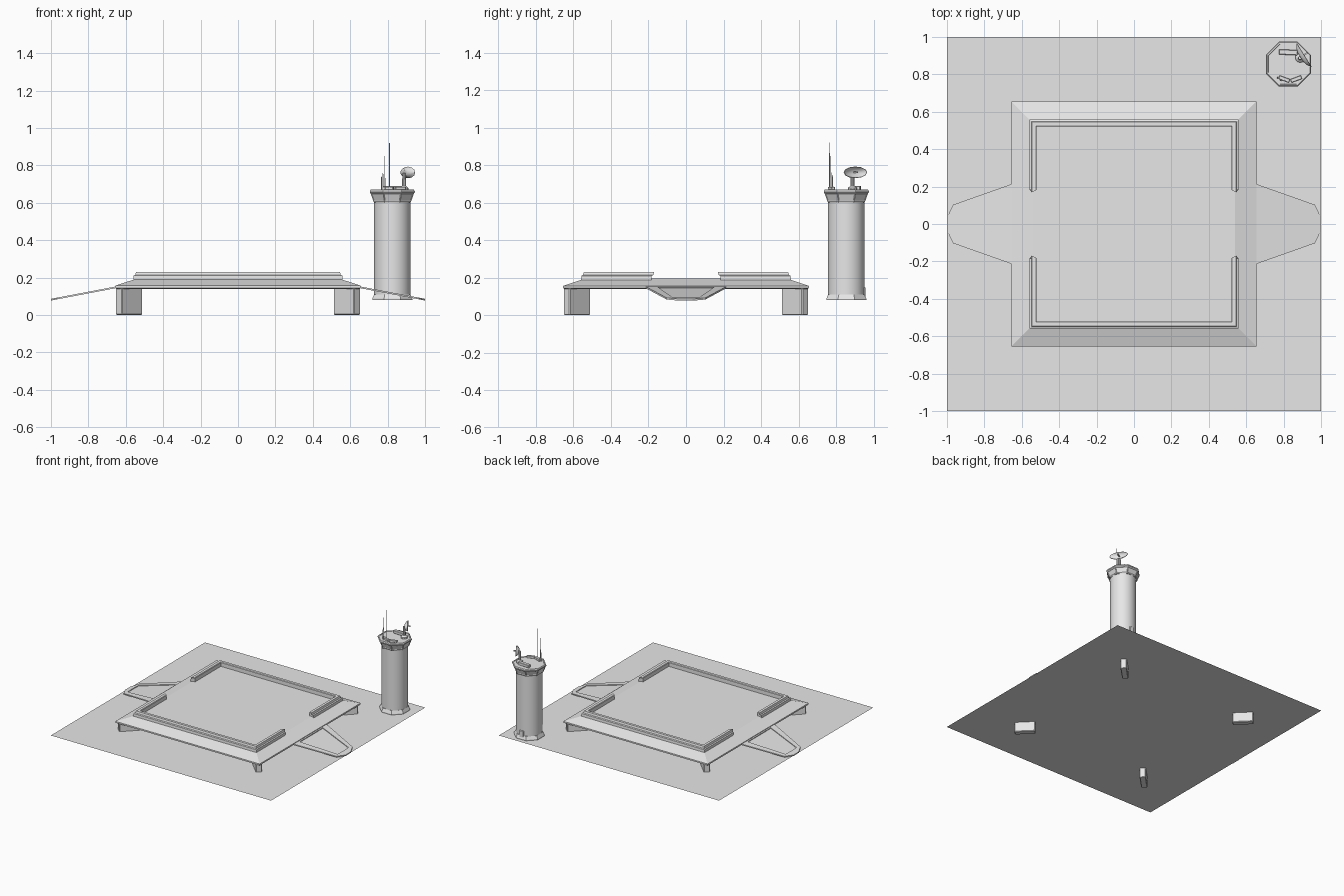
import bpy, bmesh, math
from mathutils import Vector

cube = bpy.data.objects.get("Cube")
if cube:
    bpy.data.objects.remove(cube)

grey = bpy.data.materials.new("plain_grey")
grey.use_nodes = True
grey.diffuse_color = (0.8, 0.8, 0.8, 1)
grey.node_tree.nodes["Principled BSDF"].inputs["Base Color"].default_value = (0.8, 0.8, 0.8, 1)


def finish(name, bm, smooth=False):
    bmesh.ops.recalc_face_normals(bm, faces=bm.faces)
    mesh = bpy.data.meshes.new(name)
    bm.to_mesh(mesh)
    bm.free()
    mesh.materials.append(grey)
    obj = bpy.data.objects.new(name, mesh)
    bpy.context.collection.objects.link(obj)
    if smooth:
        bpy.ops.object.select_all(action="DESELECT")
        obj.select_set(True)
        bpy.context.view_layer.objects.active = obj
        bpy.ops.object.shade_smooth_by_angle(angle=math.radians(35))
    return obj


def loft_mesh(rings):
    """Join closed rings of points and cap both ends."""
    bm = bmesh.new()
    loops = [[bm.verts.new(p) for p in ring] for ring in rings]
    for a, b in zip(loops, loops[1:]):
        for i in range(len(a)):
            j = (i + 1) % len(a)
            bm.faces.new((a[i], a[j], b[j], b[i]))
    bm.faces.new(loops[0])
    bm.faces.new(loops[-1])
    return bm


def ngon(x, y, z, r, n):
    """Regular polygon whose flats are r from the centre."""
    r /= math.cos(math.pi / n)
    return [(x + r * math.cos((i + 0.5) * math.tau / n),
             y + r * math.sin((i + 0.5) * math.tau / n), z) for i in range(n)]


def turned(name, x, y, profile, n, smooth=False):
    return finish(name, loft_mesh([ngon(x, y, z, r, n) for r, z in profile]), smooth)


def box(name, centre, size, angle=0, bevel=0):
    bm = bmesh.new()
    bmesh.ops.create_cube(bm, size=1)
    bmesh.ops.scale(bm, vec=size, verts=bm.verts)
    if bevel:
        bmesh.ops.bevel(bm, geom=bm.edges[:], offset=bevel, segments=1, affect="EDGES")
    obj = finish(name, bm)
    obj.location = centre
    obj.rotation_euler.z = angle
    return obj


# Ground sheet
bm = bmesh.new()
bmesh.ops.create_grid(bm, x_segments=1, y_segments=1, size=1)
finish("ground_sheet", bm).location.z = 0.08

# Landing platform with sloped shoulders
turned("platform", 0, 0, [(0.645, 0.14), (0.655, 0.145), (0.655, 0.157), (0.54, 0.195)], 4)

# Diagonal corner legs
for sx in (-1, 1):
    for sy in (-1, 1):
        box("leg", (sx * 0.582, sy * 0.582, 0.073), (0.157, 0.048, 0.146),
            math.atan2(sy, sx), 0.005)

# U-shaped bumper walls: section is distance from centre and height
section = [(0.52, 0.185), (0.52, 0.226), (0.524, 0.23), (0.545, 0.23),
           (0.549, 0.214), (0.558, 0.21), (0.56, 0.185)]
for side, name in ((1, "back_bumper"), (-1, "front_bumper")):
    rings = []
    for sx in (-1, 1):
        tip = [(sx * d, side * (0.165 + abs(d - 0.54)), z) for d, z in section]
        corner = [(sx * d, side * d, z) for d, z in section]
        rings += [tip, corner] if sx < 0 else [corner, tip]
    bm = loft_mesh(rings)
    # Split the end caps so that their points stay crisp
    bmesh.ops.triangulate(bm, faces=[f for f in bm.faces if len(f.verts) > 4])
    finish(name, bm)

# Sloping side ramps with a sunken panel
half_outer = [(0.65, 0.215), (0.967, 0.103), (1.0, 0.035)]
half_inner = [(0.665, 0.15), (0.952, 0.072), (0.955, 0.03)]


def ramp_ring(half, sx, lift):
    pts = half + [(x, -y) for x, y in reversed(half)]
    return [(sx * x, y, 0.145 - (x - 0.655) * 0.19 + lift) for x, y in pts]


for sx, name in ((1, "left_ramp"), (-1, "right_ramp")):
    finish(name, loft_mesh([ramp_ring(half_outer, sx, -0.002), ramp_ring(half_outer, sx, 0.007),
                            ramp_ring(half_inner, sx, 0.007), ramp_ring(half_inner, sx, 0.001)]))

# Control tower
TX, TY, ROOF = 0.825, 0.855, 0.67
turned("tower_base", TX, TY, [(0.107, 0.08), (0.107, 0.087), (0.097, 0.11)], 8)
turned("tower_shaft", TX, TY, [(0.097, 0.085), (0.097, 0.62)], 32, True)
bm = loft_mesh([ngon(TX, TY, z, r, 8) for r, z in
                [(0.098, 0.602), (0.102, 0.61), (0.116, 0.65), (0.12, 0.655),
                 (0.12, 0.663), (0.115, ROOF), (0.108, ROOF), (0.107, ROOF - 0.004)]])
windows = [f for f in bm.faces if len(f.verts) == 4 and 0.62 < f.calc_center_median().z < 0.64]
bmesh.ops.recalc_face_normals(bm, faces=bm.faces)
bmesh.ops.inset_individual(bm, faces=windows, thickness=0.006, depth=-0.003)
finish("tower_head", bm)
box("tower_door", (TX, TY + 0.093, 0.115), (0.035, 0.02, 0.07), 0, 0.003)

# Roof equipment
box("roof_cabinet", (0.825, 0.918, 0.678), (0.1, 0.028, 0.024), -0.05, 0.003)
for s in (-1, 1):
    box("antenna_rack", (0.835 + s * 0.032, 0.775, 0.676), (0.06, 0.02, 0.018), s * 0.35, 0.002)
for x, y, top in ((0.785, 0.768, 0.85), (0.81, 0.766, 0.92), (0.767, 0.782, 0.74), (0.775, 0.778, 0.76)):
    turned("antenna", x, y, [(0.0035, 0.66), (0.0025, 0.7), (0.0015, top)], 6)

# Radar: post, elongated bowl and feed horn
turned("radar_post", 0.888, 0.888, [(0.024, 0.665), (0.024, 0.678), (0.011, 0.69), (0.009, 0.76)], 10, True)
along, facing = Vector((0.53, -0.85, 0)), Vector((0.85, 0.53, 0))
hub = Vector((0.9, 0.898, 0.762))


def bowl_ring(length, height, depth):
    ring = []
    for i in range(12):
        a = math.tau * i / 12
        ring.append(hub + along * length * math.cos(a) + facing * depth
                    + Vector((0, 0, height * math.sin(a))))
    return ring


finish("radar_dish", loft_mesh([bowl_ring(0.03, 0.014, -0.012), bowl_ring(0.055, 0.024, -0.004),
                                bowl_ring(0.074, 0.031, 0.01), bowl_ring(0.071, 0.029, 0.012),
                                bowl_ring(0.05, 0.021, 0.001), bowl_ring(0.02, 0.01, -0.006)]), True)
box("radar_feed", hub + facing * 0.014, (0.036, 0.008, 0.008), math.atan2(facing.y, facing.x))
